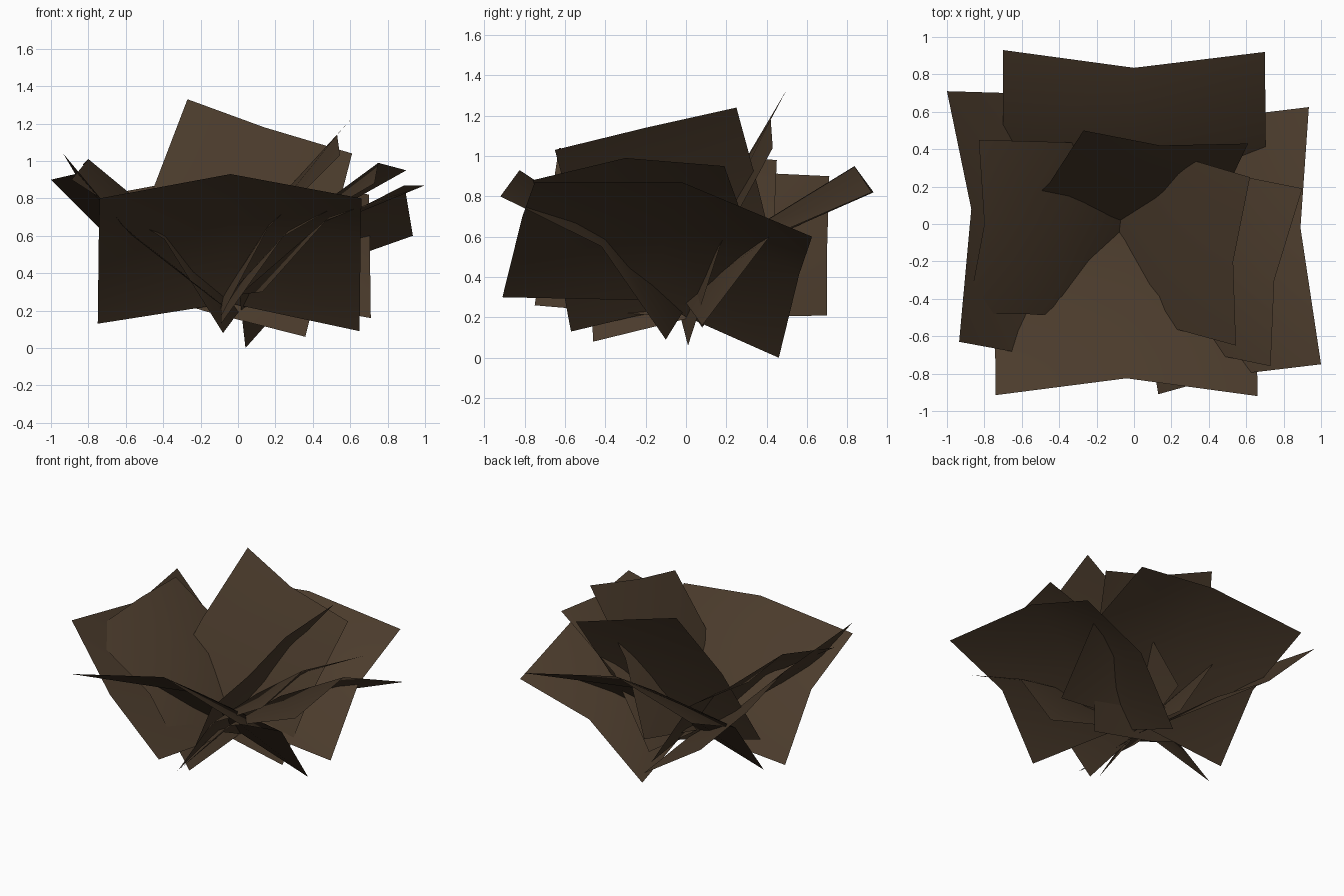
import bpy
from mathutils import Vector as V

if "Cube" in bpy.data.objects:
    bpy.data.objects.remove(bpy.data.objects["Cube"])

# one brown for the whole plant
brown = bpy.data.materials.new("dark brown leaf")
brown.diffuse_color = (0.070, 0.044, 0.025, 1)
brown.use_nodes = True
brown.node_tree.nodes["Principled BSDF"].inputs["Base Color"].default_value = brown.diffuse_color


def leaf(name, top, bottom, sag):
    """Bent leaf sheet: three tip points, two base corners, arched by sag."""
    tl, tm, tr = map(V, top)
    bl, br = map(V, bottom)
    bm = (bl + br) / 2 + tm - (tl + tr) / 2      # centre fold runs the full length
    n = (tr - tl).cross((tl + tr) / 2 - (bl + br) / 2).normalized()
    if n.z < 0:
        n = -n
    mid = [(a + b) / 2 + n * s
           for a, b, s in ((tl, bl, sag), (tm, bm, sag * 0.45), (tr, br, sag))]
    verts = [bl, bm, br] + mid + [tl, tm, tr]
    faces = [(i, i + 1, i + 4, i + 3) for i in (0, 1, 3, 4)]
    # keep the upper side as the front of the sheet
    a, b, c = (verts[k] for k in faces[0][:3])
    if (b - a).cross(c - b).z < 0:
        faces = [f[::-1] for f in faces]
    mesh = bpy.data.meshes.new(name)
    mesh.from_pydata(verts, [], faces)
    mesh.materials.append(brown)
    for p in mesh.polygons:
        p.use_smooth = True
    obj = bpy.data.objects.new(name, mesh)
    bpy.context.collection.objects.link(obj)
    return obj


# wide outer leaves
leaf("front_outer_leaf",
     [(-.74, -.915, .80), (-.04, -.825, .93), (.66, -.92, .80)],
     [(-.75, -.10, .13), (.65, -.10, .09)], .14)
leaf("back_outer_leaf",
     [(-.70, .93, .82), (0, .835, .95), (.70, .92, .82)],
     [(-.70, .08, .15), (.71, .08, .16)], .14)
leaf("right_outer_leaf",
     [(.935, .625, .60), (.89, -.02, .87), (1.0, -.75, .87)],
     [(.04, .46, 0), (.13, -.91, .30)], .14)
leaf("left_outer_leaf",
     [(-1.0, .71, .90), (-.87, .08, .93), (-.935, -.63, 1.04)],
     [(-.14, .70, .21), (-.13, -.75, .26)], -.06)

# narrower middle leaves
leaf("right_middle_leaf",
     [(.90, .19, .95), (.75, -.30, .99), (.73, -.76, .88)],
     [(.04, .38, .20), (-.09, -.57, .13)], .12)
leaf("left_middle_leaf",
     [(-.83, .45, .98), (-.80, 0, 1.01), (-.89, -.48, .90)],
     [(-.03, .45, .17), (-.08, -.46, .08)], .13)

# steep inner leaves
leaf("right_inner_leaf",
     [(.62, .25, 1.24), (.53, -.20, 1.14), (.545, -.65, 1.03)],
     [(.01, .48, .34), (-.09, -.43, .17)], .08)
leaf("back_inner_leaf",
     [(-.27, .50, 1.33), (.14, .42, 1.18), (.61, .43, 1.04)],
     [(-.64, .03, .34), (.36, .01, .06)], .05)
